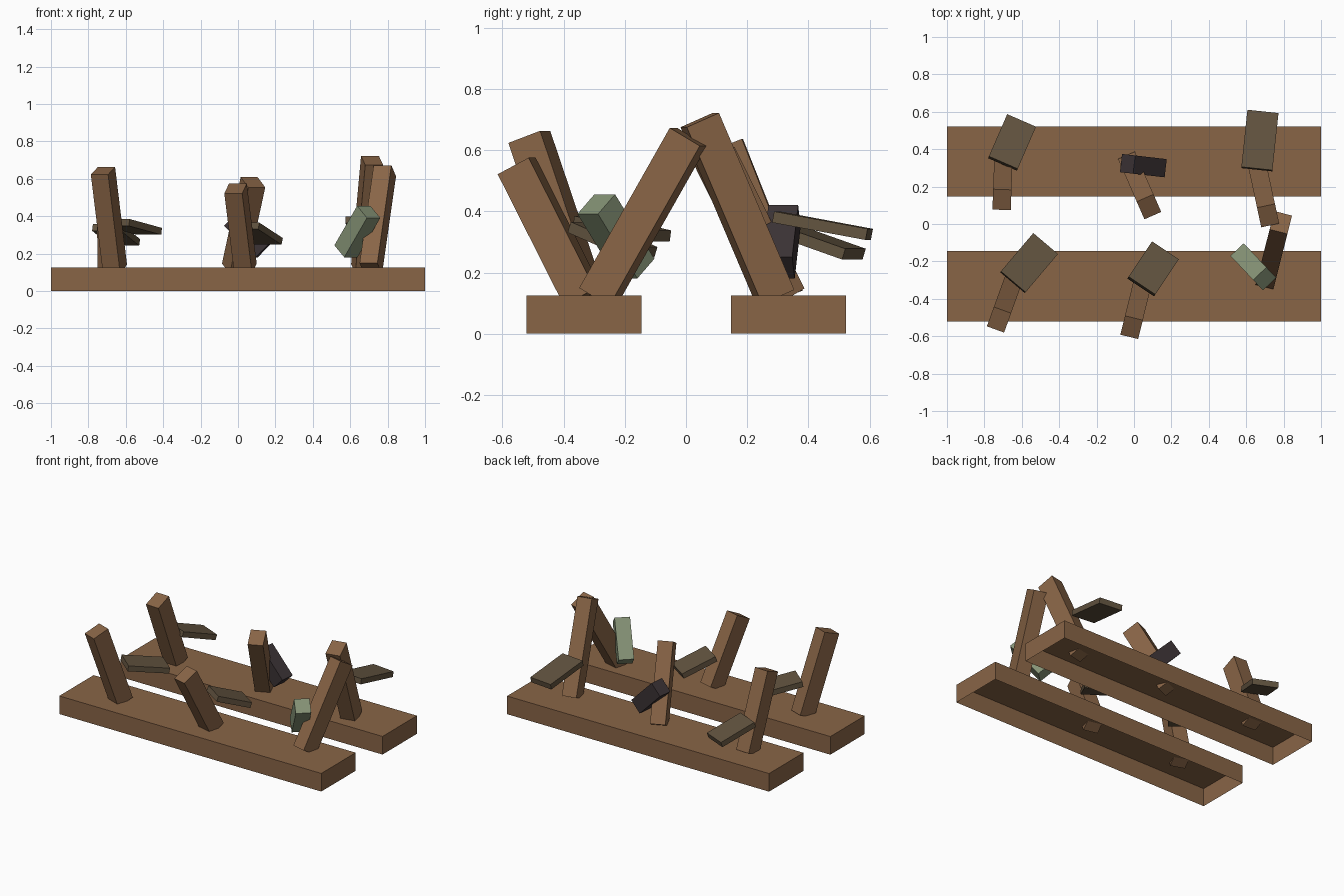
import bpy
import bmesh
from math import atan2, hypot, sin, cos, radians
from mathutils import Vector

cube = bpy.data.objects.get("Cube")
if cube:
    bpy.data.objects.remove(cube, do_unlink=True)


def material(name, rgb):
    m = bpy.data.materials.new(name)
    m.use_nodes = True
    m.diffuse_color = (*rgb, 1)
    m.node_tree.nodes["Principled BSDF"].inputs["Base Color"].default_value = (*rgb, 1)
    return m


WOOD = material("warm_wood", (0.25, 0.13, 0.062))
SLATE_BROWN = material("dull_brown", (0.122, 0.087, 0.05))
GREEN = material("sage_green", (0.235, 0.29, 0.18))
BLACK = material("charcoal", (0.045, 0.033, 0.036))


def box(name, center, size, mat, rot=(0, 0, 0), open_bottom=False):
    bm = bmesh.new()
    bmesh.ops.create_cube(bm, size=1)
    bmesh.ops.scale(bm, vec=size, verts=bm.verts)
    if open_bottom:
        bm.normal_update()
        bmesh.ops.delete(bm, geom=[f for f in bm.faces if f.normal.z < -0.9],
                         context='FACES_ONLY')
    me = bpy.data.meshes.new(name)
    bm.to_mesh(me)
    bm.free()
    me.materials.append(mat)
    ob = bpy.data.objects.new(name, me)
    ob.location = center
    ob.rotation_euler = rot
    bpy.context.collection.objects.link(ob)
    return ob


def leaning(name, base, top, section, mat):
    """Box running from base to top, its depth in the plane of the lean."""
    b, t = Vector(base), Vector(top)
    v = t - b
    rot = (atan2(hypot(v.x, v.y), v.z), 0, atan2(v.x, -v.y))
    return box(name, (b + t) / 2, (*section, v.length), mat, rot)


def slab(name, center, heading, drop, width, length):
    """Flat slab pointing along the heading, its far end lowered by drop degrees."""
    rot = (-radians(drop), 0, atan2(-heading[0], heading[1]))
    return box(name, center, (width, length, 0.037), SLATE_BROWN, rot)


def block(name, center, heading, tilt, length, mat):
    """Square block tipped from upright towards the heading."""
    a = radians(tilt)
    h = Vector(heading).normalized() * sin(a)
    half = Vector((h.x, h.y, cos(a))) * length / 2
    c = Vector(center)
    return leaning(name, c - half, c + half, (0.098, 0.1), mat)


# Two long beams, hollow underneath
for side, y in (("front", -0.333), ("back", 0.335)):
    box(side + "_beam", (0, y, 0.0625), (2, 0.375, 0.125), WOOD, open_bottom=True)

# Six leaning posts
posts = {
    "front_right_post": ((-0.658, -0.335, 0.12), (-0.722, -0.512, 0.643)),
    "front_middle_post": ((0.04, -0.337, 0.12), (-0.013, -0.553, 0.548)),
    "front_left_post": ((0.71, -0.288, 0.12), (0.785, 0.008, 0.643)),
    "back_right_post": ((-0.699, 0.326, 0.12), (-0.706, 0.13, 0.615)),
    "back_middle_post": ((-0.02, 0.32, 0.12), (0.08, 0.092, 0.582)),
    "back_left_post": ((0.664, 0.291, 0.12), (0.717, 0.045, 0.698)),
}
for name, (base, top) in posts.items():
    leaning(name, base, top, (0.098, 0.117), WOOD)

# Flat slabs fixed to the posts
slab("front_right_slab", (-0.561, -0.209, 0.343), (0.646, 0.763), 10, 0.173, 0.272)
slab("front_middle_slab", (0.102, -0.24, 0.307), (0.555, 0.832), 20, 0.172, 0.24)
slab("back_right_slab", (-0.652, 0.436, 0.3), (0.4, 0.92), 18, 0.168, 0.258)
slab("back_left_slab", (0.673, 0.446, 0.353), (0.105, 0.995), 10.5, 0.167, 0.312)

# Tipped blocks on the remaining posts
block("green_block", (0.638, -0.229, 0.318), (0.69, -0.73), 40, 0.275, GREEN)
block("dark_block", (0.05, 0.312, 0.3), (-0.993, 0.115), 45, 0.24, BLACK)
